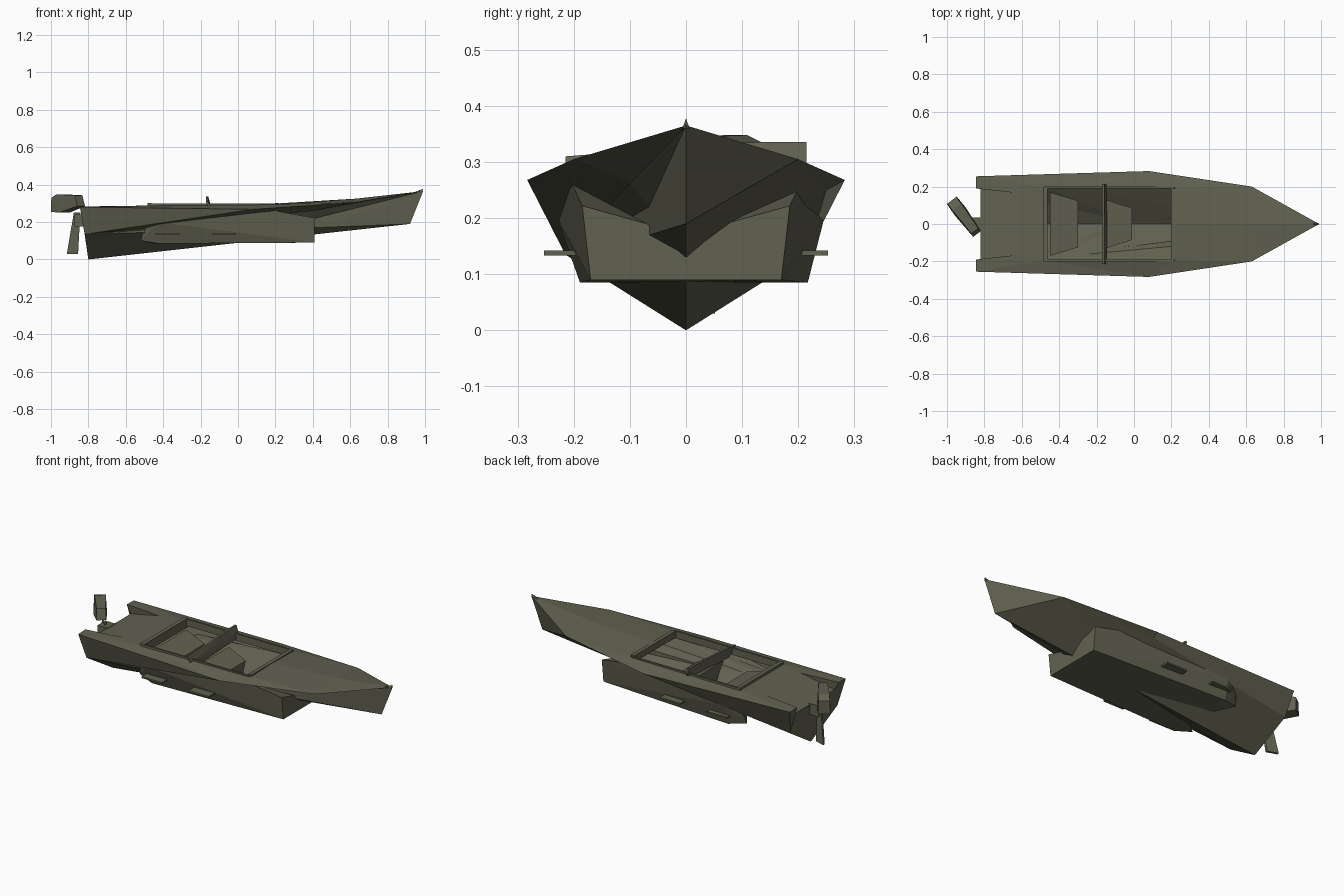
import bpy, bmesh, math
from mathutils import Vector, Matrix

cube = bpy.data.objects.get("Cube")
if cube:
    bpy.data.objects.remove(cube, do_unlink=True)

olive = bpy.data.materials.new("olive_drab")
olive.use_nodes = True
colour = (0.12, 0.12, 0.082, 1)
olive.diffuse_color = colour
olive.node_tree.nodes["Principled BSDF"].inputs["Base Color"].default_value = colour


def finish(bm, name):
    bmesh.ops.recalc_face_normals(bm, faces=bm.faces)
    mesh = bpy.data.meshes.new(name)
    bm.to_mesh(mesh)
    bm.free()
    mesh.materials.append(olive)
    ob = bpy.data.objects.new(name, mesh)
    bpy.context.collection.objects.link(ob)
    return ob


def two_sided_shell(name, points, shared, left, right):
    """Surface from named half points; shared faces are mirrored over y = 0."""
    bm = bmesh.new()
    for side, own in ((1, left), (-1, right)):
        v = {k: bm.verts.new((x, y * side, z)) for k, (x, y, z) in points.items()}
        for f in shared + own:
            bm.faces.new([v[k] for k in f.split()])
    loose = [v for v in bm.verts if not v.link_faces]
    bmesh.ops.delete(bm, geom=loose, context='VERTS')
    bmesh.ops.remove_doubles(bm, verts=bm.verts, dist=0.0005)
    return finish(bm, name)


def convex(name, points, side=1, matrix=Matrix()):
    """Flat-faced convex block around the points."""
    bm = bmesh.new()
    for x, y, z in points:
        bm.verts.new(matrix @ Vector((x, y * side, z)))
    res = bmesh.ops.convex_hull(bm, input=bm.verts)
    loose = [g for g in res["geom_interior"] if isinstance(g, bmesh.types.BMVert)]
    bmesh.ops.delete(bm, geom=loose, context='VERTS')
    bmesh.ops.dissolve_limit(bm, angle_limit=0.01, verts=bm.verts, edges=bm.edges)
    return finish(bm, name)


def box(name, x0, x1, y0, y1, z0, z1, side=1):
    return convex(name, [(x, y, z) for x in (x0, x1) for y in (y0, y1) for z in (z0, z1)], side)


# Hull: keel (k), chine (c), gunwale (g), deck inner edge (i), deck centre (d),
# stern well (w), and the pinched right bow shoulder (p, q, r)
hull = {
    "k0": (-.8, 0, 0), "k1": (.1, 0, .1), "k2": (.92, 0, .19),
    "c0": (-.82, .215, .135), "c1": (.08, .25, .25),
    "g0": (-.845, .255, .28), "g1": (.08, .283, .268), "g2": (.63, .2, .305),
    "tip": (.99, 0, .365),
    "i0": (-.845, .19, .283), "i1": (-.62, .165, .286), "i2": (-.48, .195, .288),
    "i3": (.22, .195, .295),
    "d1": (-.62, 0, .286), "d2": (-.48, 0, .288), "d3": (.22, 0, .3), "d4": (.63, 0, .325),
    "w0": (-.82, .19, .235), "wc": (-.82, 0, .235),
    "p": (.41, .1, .262), "q": (.41, .065, .17), "r": (.41, .066, .22),
}
two_sided_shell("hull", hull, [
    "k0 c0 w0 wc", "c0 g0 i0 w0",                            # transom
    "g0 i0 i1 i2", "g0 i2 g1", "g1 i2 i3", "g1 i3 g2",       # side decks
    "i3 d3 d4 g2", "d4 tip g2",                              # foredeck
    "i1 i2 d2 d1", "d1 wc w0 i1", "i0 w0 i1",                # aft deck and motor well
], [
    "k0 k1 c1 c0", "k1 k2 g2", "k1 g2 c1", "k2 tip g2",      # left bottom and bow
    "c0 c1 g1 g0", "c1 g2 g1",
], [
    "k0 k1 q c0", "k1 k2 q",                                 # right bottom
    "tip k2 q", "tip q r", "tip r p", "tip p g2",            # right bow, deck overhang
    "c0 g1 g0", "c0 p g1", "c0 q r", "c0 r p", "p g2 g1",
])

# Side sponsons, toed slightly to the left at the rear, each with two small steps
for label, side, toe in (("left", 1, .014), ("right", -1, -.014)):
    convex(label + "_sponson", [
        (.41, 0, .09), (.41, 0, .13), (.41, .17, .09), (.41, .185, .222), (.41, .07, .19),
        (.2, .203, .26), (0, 0, .087), (-.42, .203 + toe, .085), (-.42, .238 + toe * .6, .2),
        (-.52, .17 + toe, .1), (-.5, .195 + toe, .185), (-.45, .09, .085), (-.48, .13, .12),
    ], side)
    for i, x in enumerate((-.44, -.14)):
        box(f"{label}_step_{i + 1}", x, x + .13, .18, .253, .133, .142, side)
    box(label + "_coaming", -.47, .21, .19, .2, .26, .3, side)

# Cockpit end rails
box("rear_coaming", -.485, -.462, -.2, .2, .25, .302)
box("front_coaming", .198, .22, -.19, .19, .265, .303)


# Seats: tapered bench with a sloping top
def bench(name, x0, x1, wide, narrow, z_back, z_front):
    pts = []
    for y in (-1, 1):
        pts += [(x0, y * wide, z_back), (x1, y * narrow, z_front),
                (x0, y * narrow * .6, .13), (x1, y * narrow * .6, .13)]
    convex(name, pts)


bench("rear_seat", -.45, -.3, .17, .125, .25, .225)
bench("front_seat", -.15, -.01, .13, .085, .245, .22)

# Slanted windscreen plate
convex("windscreen", [(x + dx, y, z) for x, y, z in
                      ((-.155, -.215, .285), (-.165, -.215, .31), (-.165, .1, .335),
                       (-.165, .215, .336), (-.155, .215, .3), (-.15, .19, .27),
                       (-.15, -.17, .25)) for dx in (-.006, .006)])

# Small bow fitting
convex("bow_fitting", [(.93, -.008, .355), (.93, .008, .355), (.985, -.006, .36),
                       (.985, .006, .36), (.99, 0, .378)])

# Outboard motor, steered to one side
turn = Matrix.Translation((-.905, .035, 0)) @ Matrix.Rotation(math.atan2(.16, -.12), 4, 'Z')
head = []
for y in (-1, 1):
    head += [(.115, y * .033, .255), (.115, y * .03, .33), (.07, y * .03, .348),
             (-.09, y * .024, .343), (-.11, y * .026, .285), (.04, y * .036, .25)]
convex("motor_head", head, 1, turn)
leg = []
for y in (-.007, .007):
    leg += [(-.878, y + .015, .25), (-.843, y - .005, .25),
            (-.915, y + .045, .03), (-.855, y + .025, .03)]
convex("motor_leg", leg)
box("motor_bracket", -.875, -.81, -.035, .035, .175, .24)
